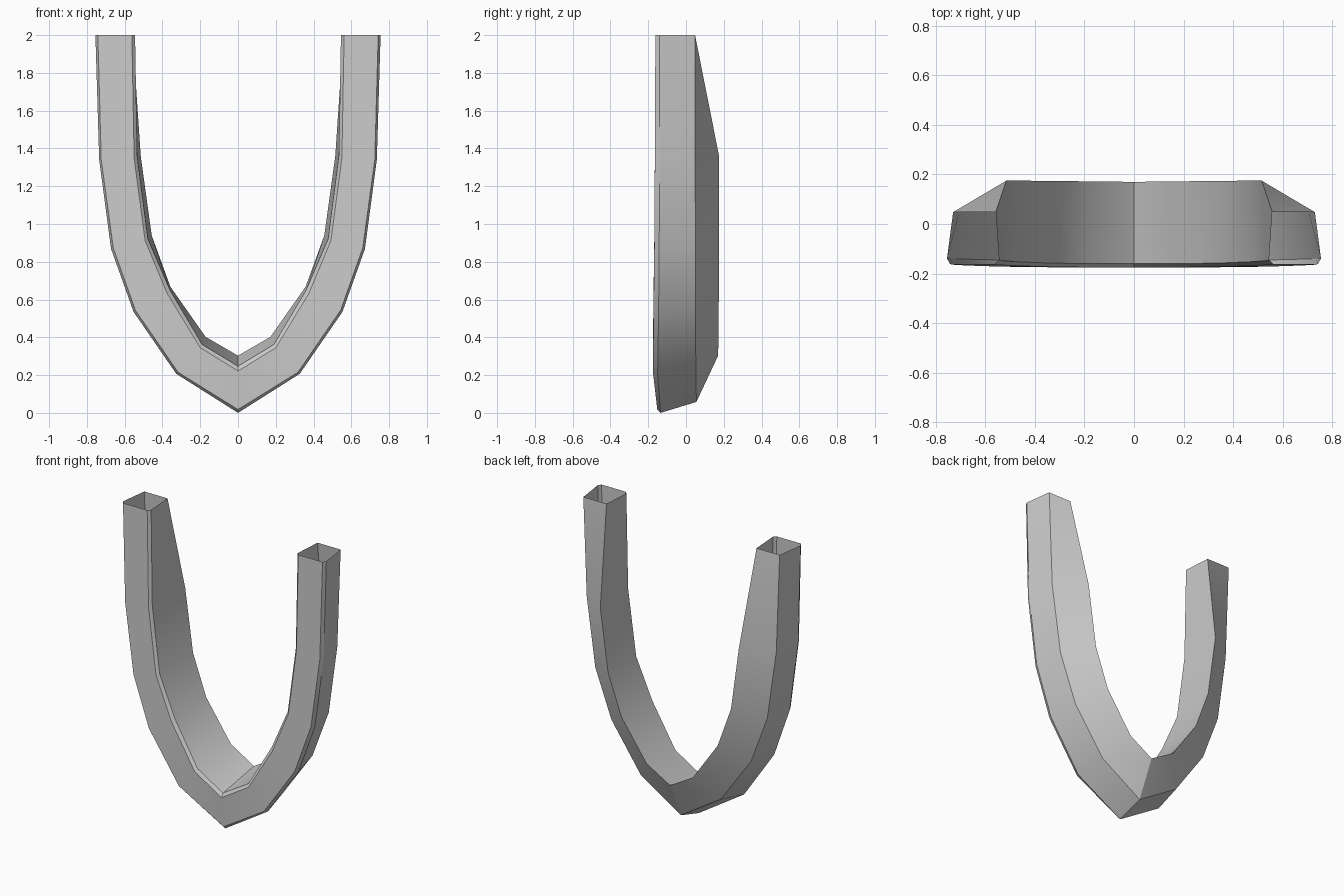
import bpy, bmesh

# Paths (x, z) of the long edges, from the bottom tip up the right arm
outer = [(0, 0.0), (0.327, 0.207), (0.553, 0.535), (0.672, 0.868), (0.735, 1.34), (0.755, 2.0)]
front_outer = [(0, 0.018), (0.317, 0.215), (0.543, 0.543), (0.660, 0.872), (0.724, 1.34), (0.742, 2.0)]
front_inner = [(0, 0.222), (0.200, 0.345), (0.375, 0.632), (0.492, 0.912), (0.550, 1.35), (0.562, 2.0)]
inner = [(0, 0.247), (0.190, 0.362), (0.360, 0.650), (0.477, 0.920), (0.534, 1.36), (0.545, 2.0)]
back_inner = [(0, 0.303), (0.172, 0.403), (0.358, 0.668), (0.457, 0.940), (0.515, 1.36), (0.558, 2.0)]
back_outer = [(0, 0.058), (0.298, 0.245), (0.520, 0.560), (0.640, 0.880), (0.705, 1.34), (0.730, 2.0)]

# Depth (y) of each edge at each station
depths = [
    [-0.135, -0.150, -0.145, -0.142, -0.140, -0.140],
    [-0.152, -0.175, -0.172, -0.168, -0.165, -0.162],
    [-0.175, -0.175, -0.172, -0.168, -0.165, -0.162],
    [-0.160, -0.160, -0.157, -0.152, -0.148, -0.145],
    [0.170, 0.172, 0.174, 0.175, 0.175, 0.048],
    [0.055, 0.052, 0.050, 0.050, 0.048, 0.048],
]

# Loft the open-ended hollow arm
bm = bmesh.new()
rails = []
for path, ys in zip([outer, front_outer, front_inner, inner, back_inner, back_outer], depths):
    rails.append([bm.verts.new((x, y, z)) for (x, z), y in zip(path, ys)])
for k in range(6):
    a, b = rails[k], rails[(k + 1) % 6]
    for i in range(5):
        bm.faces.new((a[i], a[i + 1], b[i + 1], b[i]))

# Mirror to the left arm, weld at the tip
geom = bm.verts[:] + bm.edges[:] + bm.faces[:]
bmesh.ops.mirror(bm, geom=geom, axis='X', merge_dist=0.0005)
bmesh.ops.remove_doubles(bm, verts=bm.verts[:], dist=0.0005)
bmesh.ops.recalc_face_normals(bm, faces=bm.faces[:])
# Make sure the front face points forward
front = min(bm.faces, key=lambda f: f.calc_center_median().y)
if front.normal.y > 0:
    bmesh.ops.reverse_faces(bm, faces=bm.faces[:])

mesh = bpy.data.meshes.new("curved_band")
bm.to_mesh(mesh)
bm.free()
band = bpy.data.objects.new("curved_band", mesh)
bpy.context.collection.objects.link(band)
bpy.context.view_layer.objects.active = band
band.select_set(True)
bpy.ops.object.shade_smooth_by_angle(angle=0.52)
